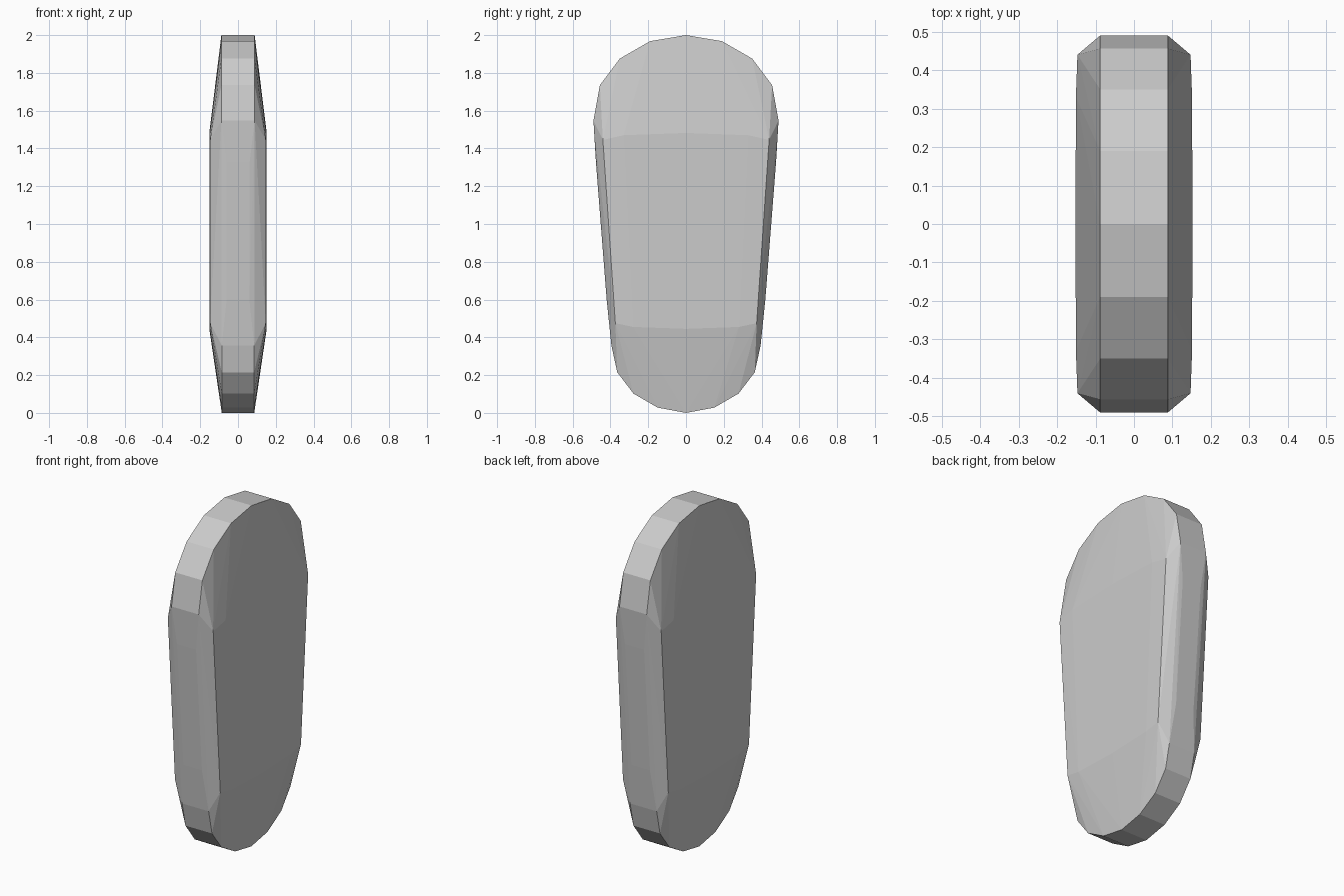
import bpy
import bmesh
import math

cube = bpy.data.objects.get("Cube")
if cube:
    bpy.data.objects.remove(cube, do_unlink=True)

# Single grey finish
grey = bpy.data.materials.new("light grey")
grey.use_nodes = True
colour = (0.6, 0.6, 0.6, 1.0)
grey.diffuse_color = colour
grey.node_tree.nodes["Principled BSDF"].inputs["Base Color"].default_value = colour

# Quarter outline of the rim: half thickness, half depth, height
rim = [
    (0.088, 0.0, 2.0), (0.088, 0.19, 1.968), (0.088, 0.35, 1.876),
    (0.088, 0.456, 1.735), (0.088, 0.49, 1.548),
    (0.062, 0.477, 1.33), (0.06, 0.42, 0.6),
    (0.086, 0.395, 0.357), (0.086, 0.364, 0.215),
    (0.086, 0.278, 0.102), (0.086, 0.15, 0.028), (0.086, 0.0, 0.0),
]

# Raised broad face on each side
face = [
    (0.152, 0.0, 1.482), (0.151, 0.33, 1.47), (0.147, 0.44, 1.445),
    (0.147, 0.374, 0.475), (0.151, 0.28, 0.455), (0.152, 0.0, 0.445),
]

# Mirror the points over both planes and wrap them in a faceted skin
points = {(sx * x, sy * y, z) for x, y, z in rim + face
          for sx in (-1, 1) for sy in (-1, 1)}
bm = bmesh.new()
for p in sorted(points):
    bm.verts.new(p)
bmesh.ops.convex_hull(bm, input=bm.verts)
bmesh.ops.dissolve_limit(bm, angle_limit=math.radians(0.3),
                         verts=bm.verts, edges=bm.edges)
bmesh.ops.recalc_face_normals(bm, faces=bm.faces)

mesh = bpy.data.meshes.new("tapered_slab")
bm.to_mesh(mesh)
bm.free()
mesh.materials.append(grey)
slab = bpy.data.objects.new("tapered_slab", mesh)
bpy.context.collection.objects.link(slab)
